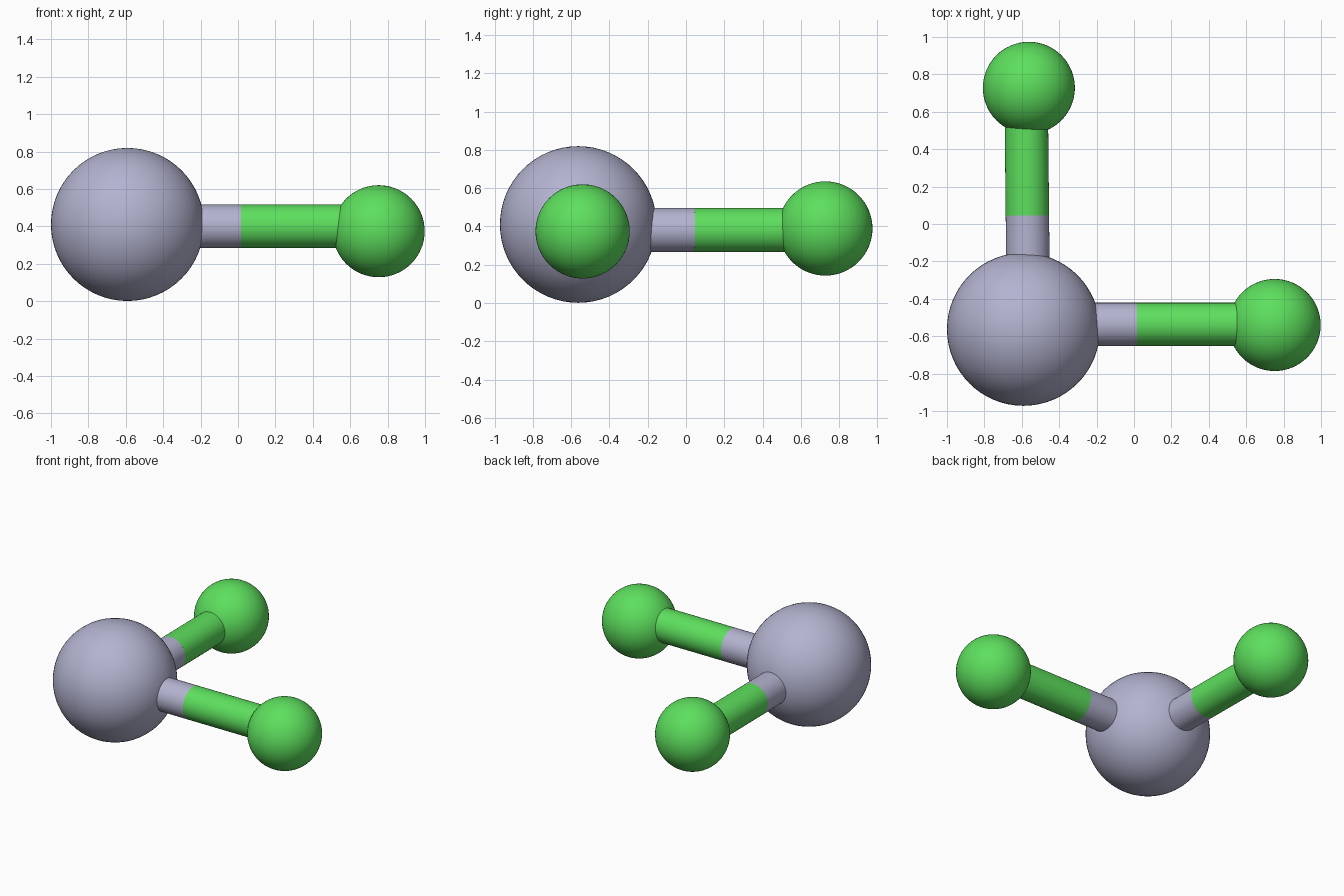
import bpy
from mathutils import Vector

if "Cube" in bpy.data.objects:
    bpy.data.objects.remove(bpy.data.objects["Cube"])


def material(name, rgb):
    m = bpy.data.materials.new(name)
    m.diffuse_color = (*rgb, 1.0)
    m.use_nodes = True
    m.node_tree.nodes["Principled BSDF"].inputs["Base Color"].default_value = m.diffuse_color
    return m


GREY = material("lavender grey", (0.45, 0.45, 0.63))
GREEN = material("bright green", (0.11, 0.74, 0.11))


def finish(name, mat):
    ob = bpy.context.object
    ob.name = name
    ob.data.materials.append(mat)
    bpy.ops.object.shade_smooth_by_angle()


def ball(name, centre, radius, mat):
    bpy.ops.mesh.primitive_uv_sphere_add(segments=64, ring_count=32, radius=radius, location=centre)
    finish(name, mat)


def rod(name, start, end, mat, radius=0.116):
    a, b = Vector(start), Vector(end)
    d = b - a
    bpy.ops.mesh.primitive_cylinder_add(vertices=48, radius=radius, depth=d.length,
                                        location=(a + b) / 2,
                                        rotation=d.to_track_quat('Z', 'Y').to_euler())
    finish(name, mat)


# Atoms
ball("central_atom", (-0.591, -0.563, 0.41), 0.409, GREY)
ball("right_atom", (0.752, -0.54, 0.374), 0.246, GREEN)
ball("back_atom", (-0.562, 0.728, 0.389), 0.246, GREEN)

# Bonds: a grey half and a green half each, starting inside the central atom
bonds = [
    ("right", (-0.59, -0.537, 0.4), (0.016, -0.537, 0.4), (0.75, -0.537, 0.4)),
    ("back", (-0.564, -0.56, 0.381), (-0.57, 0.045, 0.381), (-0.577, 0.73, 0.381)),
]
for side, start, seam, end in bonds:
    rod(side + "_bond_inner", start, seam, GREY)
    rod(side + "_bond_outer", seam, end, GREEN)
